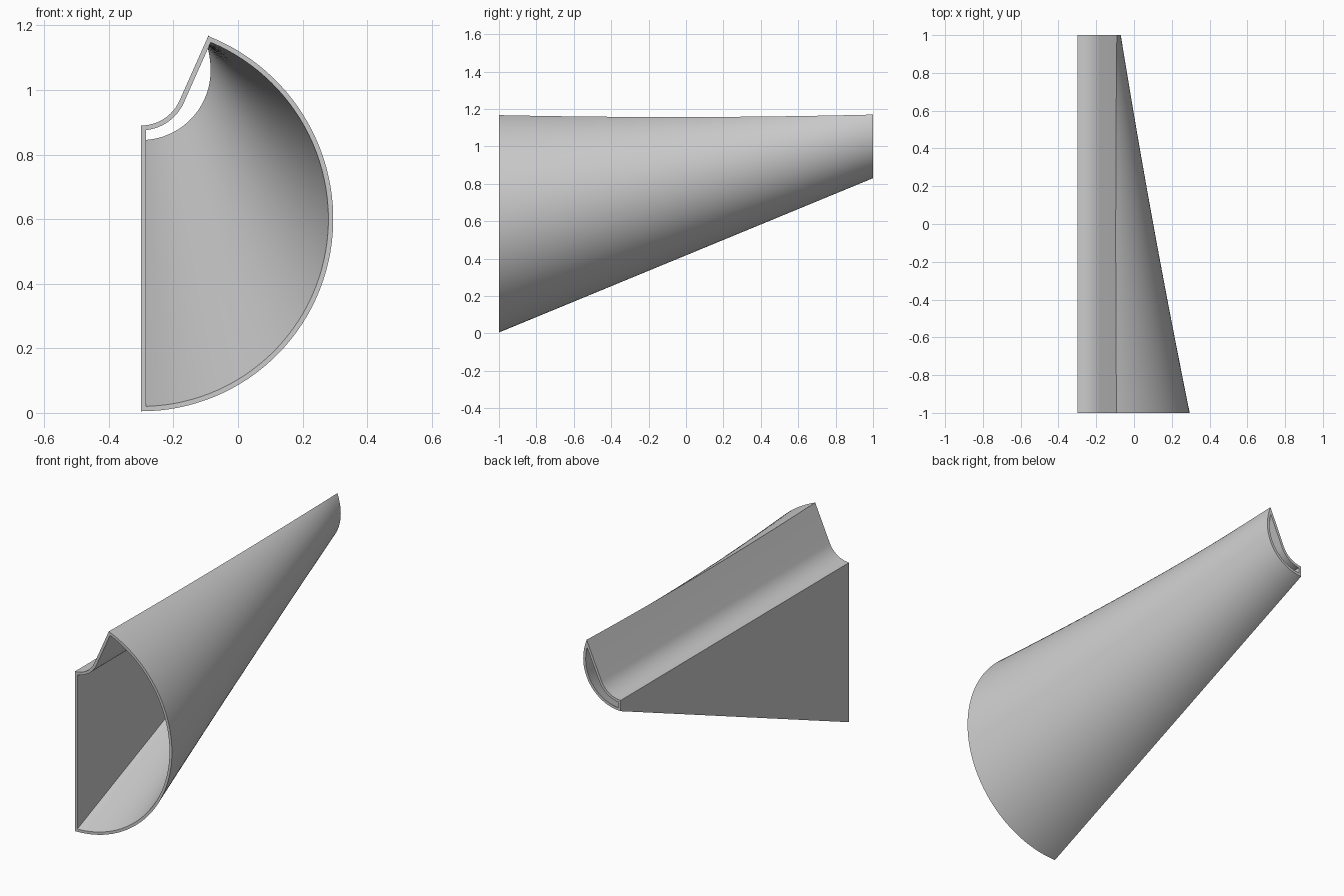
import bpy, bmesh
from math import sin, cos, asin, atan2, hypot, pi, radians

cube = bpy.data.objects.get("Cube")
if cube:
    bpy.data.objects.remove(cube, do_unlink=True)

WALL = 0.015
LEFT = -0.30                   # flat side, also the axis of the half cone
GROOVE_Z, GROOVE_R = 1.02, 0.13
SLOPE = radians(66)            # tilt of the flat beside the groove
FILLET_STEPS, ARC_STEPS, SECTIONS = 12, 56, 32


def section(y, inset):
    """Closed outline at y: groove, slanted flat, round side, straight left side."""
    radius = 0.402 - 0.1825 * y + 0.0105 * y * y
    centre = 0.4175 + 0.4125 * y + radius
    crest = 1.157 + 0.0015 * y + 0.0115 * y * y

    # Outer corner where the flat meets the round side
    end_x = LEFT + GROOVE_R * sin(SLOPE)
    end_z = GROOVE_Z - GROOVE_R * cos(SLOPE)
    corner_x = end_x + (crest - end_z) * cos(SLOPE) / sin(SLOPE)
    corner_r = hypot(corner_x - LEFT, crest - centre)
    corner_a = atan2(crest - centre, corner_x - LEFT)

    def round_r(a):
        return radius + (corner_r - radius) * (max(a, 0) / corner_a) ** 2 - inset

    # Groove fillet
    groove_r = GROOVE_R + inset
    start = asin(inset / groove_r)
    pts = []
    for i in range(FILLET_STEPS + 1):
        a = start + (SLOPE - start) * i / FILLET_STEPS
        pts.append((LEFT + groove_r * sin(a), GROOVE_Z - groove_r * cos(a)))

    # Walk up the flat until it reaches the round side
    x0, z0 = pts[-1]
    low, high = 0.0, 0.3
    for _ in range(40):
        t = (low + high) / 2
        dx, dz = x0 + t * cos(SLOPE) - LEFT, z0 + t * sin(SLOPE) - centre
        top = atan2(dz, dx)
        if hypot(dx, dz) < round_r(top):
            low = t
        else:
            high = t

    # Round side, from the corner down to the straight left side
    bottom = -pi / 2 + asin(inset / (radius - inset))
    for i in range(ARC_STEPS + 1):
        a = top + (bottom - top) * i / ARC_STEPS
        pts.append((LEFT + round_r(a) * cos(a), centre + round_r(a) * sin(a)))
    return pts


bm = bmesh.new()


def skin(inset):
    rings = []
    for k in range(SECTIONS + 1):
        y = -1 + 2 * k / SECTIONS
        rings.append([bm.verts.new((x, y, z)) for x, z in section(y, inset)])
    for a, b in zip(rings, rings[1:]):
        bridge(a, b)
    return rings


def bridge(a, b):
    n = len(a)
    for i in range(n):
        j = (i + 1) % n
        bm.faces.new((a[i], a[j], b[j], b[i]))


# Outer and inner skins joined by a rim at each open end
outer, inner = skin(0), skin(WALL)
for end in (0, -1):
    bridge(outer[end], inner[end])
bmesh.ops.recalc_face_normals(bm, faces=bm.faces)

mesh = bpy.data.meshes.new("tapered_shell")
bm.to_mesh(mesh)
bm.free()
shell = bpy.data.objects.new("tapered_shell", mesh)
bpy.context.collection.objects.link(shell)

# Plain grey
grey = bpy.data.materials.new("light_grey")
grey.use_nodes = True
colour = (0.6, 0.6, 0.6, 1)
grey.diffuse_color = colour
grey.node_tree.nodes["Principled BSDF"].inputs["Base Color"].default_value = colour
mesh.materials.append(grey)

bpy.ops.object.select_all(action="DESELECT")
shell.select_set(True)
bpy.context.view_layer.objects.active = shell
bpy.ops.object.shade_smooth_by_angle(angle=radians(30))
